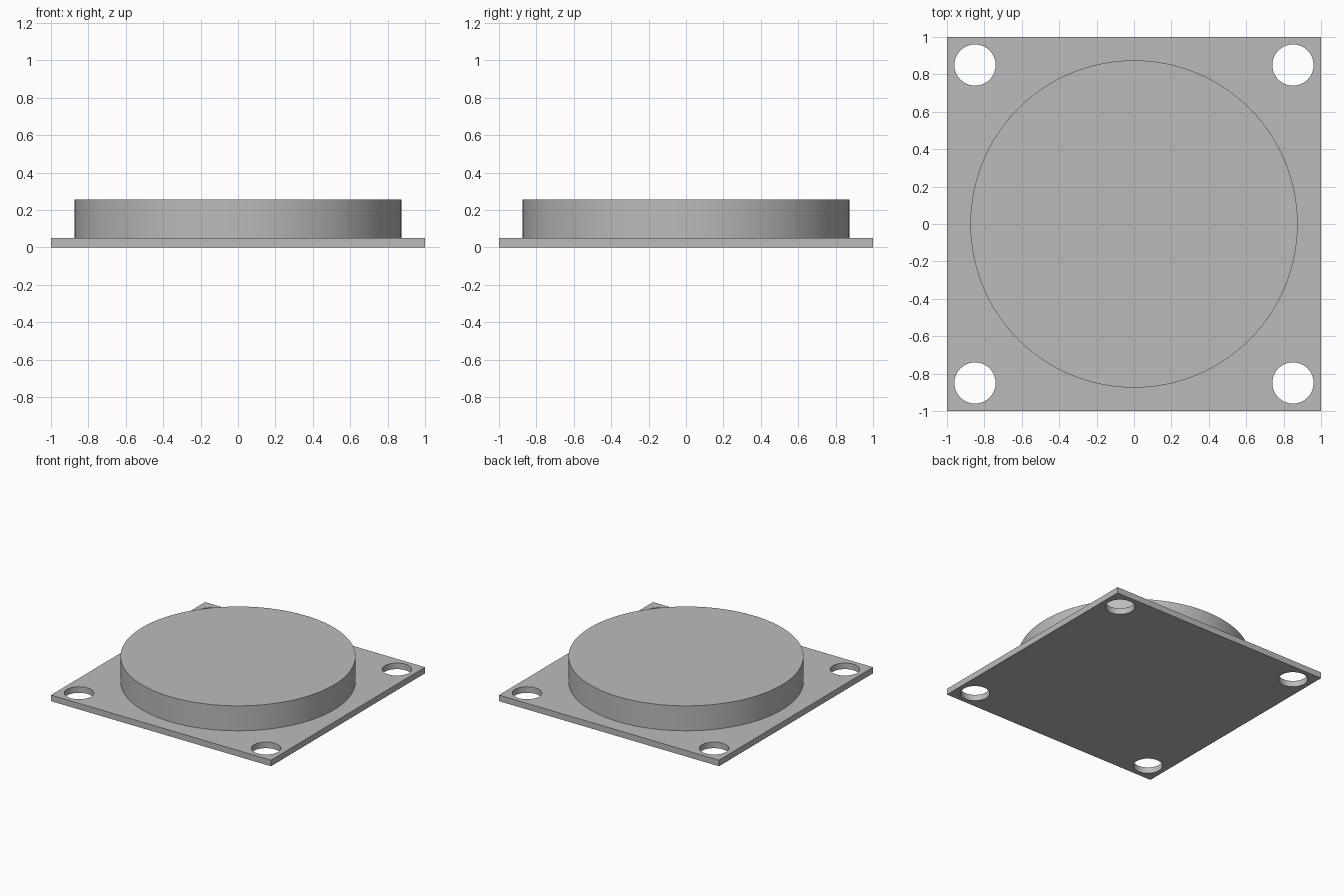
import bpy
import math

default_cube = bpy.data.objects.get("Cube")
if default_cube:
    bpy.data.objects.remove(default_cube, do_unlink=True)

PLATE_TOP = 0.05
DISC_TOP = 0.255
DISC_RADIUS = 0.875
HOLE_RADIUS = 0.11
HOLE_OFFSET = 0.85

# Single grey material
grey = bpy.data.materials.new("plain_grey")
grey.use_nodes = True
colour = (0.5, 0.5, 0.5, 1)
grey.diffuse_color = colour
grey.node_tree.nodes["Principled BSDF"].inputs["Base Color"].default_value = colour


def cylinder(name, radius, bottom, top, x=0, y=0, sides=64):
    bpy.ops.mesh.primitive_cylinder_add(
        vertices=sides, radius=radius, depth=top - bottom,
        location=(x, y, (top + bottom) / 2))
    obj = bpy.context.object
    obj.name = name
    obj.data.materials.append(grey)
    return obj


def smooth(obj):
    bpy.ops.object.select_all(action="DESELECT")
    obj.select_set(True)
    bpy.context.view_layer.objects.active = obj
    bpy.ops.object.shade_smooth_by_angle(angle=math.radians(30))


# Square base plate
bpy.ops.mesh.primitive_cube_add(size=1, location=(0, 0, PLATE_TOP / 2))
plate = bpy.context.object
plate.name = "base_plate"
plate.scale = (2, 2, PLATE_TOP)
bpy.ops.object.transform_apply(location=False, rotation=False, scale=True)
plate.data.materials.append(grey)

# Mounting holes through the four corners
for sx in (-1, 1):
    for sy in (-1, 1):
        cutter = cylinder("hole_cutter", HOLE_RADIUS, -0.1, PLATE_TOP + 0.1,
                          sx * HOLE_OFFSET, sy * HOLE_OFFSET)
        cutter.hide_render = True
        bpy.context.view_layer.objects.active = plate
        cut = plate.modifiers.new("corner_hole", "BOOLEAN")
        cut.operation = "DIFFERENCE"
        cut.solver = "EXACT"
        cut.object = cutter
        bpy.ops.object.modifier_apply(modifier=cut.name)
        bpy.data.objects.remove(cutter, do_unlink=True)
smooth(plate)

# Raised round disc
disc = cylinder("raised_disc", DISC_RADIUS, PLATE_TOP, DISC_TOP, sides=128)
smooth(disc)
